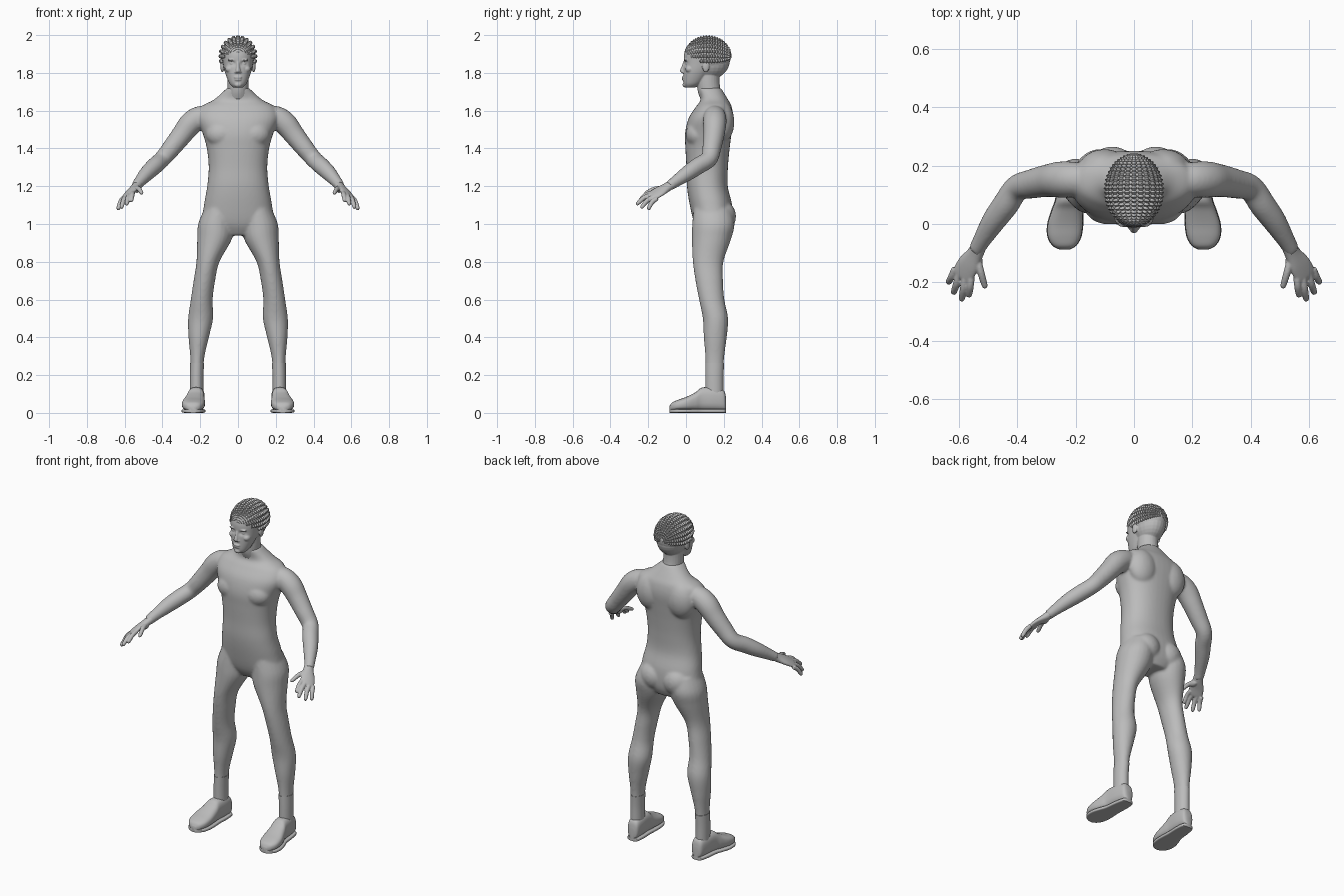
import bpy, bmesh
from math import sin, cos, pi, exp, radians, copysign
from mathutils import Vector, Matrix

cube = bpy.data.objects.get("Cube")
if cube:
    bpy.data.objects.remove(cube, do_unlink=True)

GREY = (0.5, 0.5, 0.5, 1)
mat = bpy.data.materials.new("plain grey")
mat.use_nodes = True
mat.diffuse_color = GREY
mat.node_tree.nodes["Principled BSDF"].inputs["Base Color"].default_value = GREY
X, Y, Z = Vector((1, 0, 0)), Vector((0, 1, 0)), Vector((0, 0, 1))


def resample(rows, steps):
    """Catmull-Rom through rows of (x, y, z, radius a, radius b)."""
    out = []
    for i in range(len(rows) - 1):
        quad = [rows[max(i - 1, 0)], rows[i], rows[i + 1], rows[min(i + 2, len(rows) - 1)]]
        for k in range(steps):
            t = k / steps
            out.append([b + t / 2 * (c - a + t * (2*a - 5*b + 4*c - d + t * (3*(b - c) + d - a)))
                        for a, b, c, d in zip(*quad)])
    return out + [list(rows[-1])]


def loft(bm, rows, axes=None, side=X, n=24, power=2.0, steps=5):
    """Closed tube through the rows, on fixed axes or square to the path."""
    rows = resample(rows, steps)
    pts = [Vector(r[:3]) for r in rows]
    rings = []
    for i, r in enumerate(rows):
        if axes:
            u, v = axes
        else:
            t = (pts[min(i + 1, len(pts) - 1)] - pts[max(i - 1, 0)]).normalized()
            u = (side - t * side.dot(t)).normalized()
            v = t.cross(u)
        ring = []
        for k in range(n):
            c, s = cos(2 * pi * k / n), sin(2 * pi * k / n)
            ring.append(bm.verts.new(pts[i] + u * (r[3] * copysign(abs(c) ** (2 / power), c))
                                     + v * (r[4] * copysign(abs(s) ** (2 / power), s))))
        rings.append(ring)
    for a, b in zip(rings, rings[1:]):
        for k in range(n):
            bm.faces.new((a[k], a[(k + 1) % n], b[(k + 1) % n], b[k]))
    bm.faces.new(rings[0])
    bm.faces.new(rings[-1])
    return [v for ring in rings for v in ring]


def stack(bm, rows, x=0, **kw):
    """Horizontal sections given as (z, centre y, half width, half depth)."""
    return loft(bm, [(x, y, z, a, b) for z, y, a, b in rows], axes=(X, Y), **kw)


def ball(bm, centre, size):
    m = Matrix.Translation(centre) @ Matrix.Diagonal((*size, 1))
    return bmesh.ops.create_uvsphere(bm, u_segments=24, v_segments=16, radius=1, matrix=m)["verts"]


def finish(name, bm, voxel=0, smooth=0):
    bmesh.ops.recalc_face_normals(bm, faces=bm.faces)
    me = bpy.data.meshes.new(name)
    bm.to_mesh(me)
    bm.free()
    ob = bpy.data.objects.new(name, me)
    bpy.context.collection.objects.link(ob)
    bpy.ops.object.select_all(action='DESELECT')
    ob.select_set(True)
    bpy.context.view_layer.objects.active = ob
    if voxel:
        fuse = ob.modifiers.new("fuse", 'REMESH')
        fuse.mode, fuse.voxel_size = 'VOXEL', voxel
        soft = ob.modifiers.new("soften", 'SMOOTH')
        soft.factor, soft.iterations = 0.5, smooth
        for m in ("fuse", "soften"):
            bpy.ops.object.modifier_apply(modifier=m)
    ob.data.materials.clear()
    ob.data.materials.append(mat)
    bpy.ops.object.shade_smooth_by_angle(angle=radians(50))
    return ob


# Body: torso, legs and arms fused into one skin
body = bmesh.new()
stack(body, [(.94, .15, .09, .07), (1.0, .145, .185, .1), (1.1, .132, .18, .112),
             (1.2, .113, .163, .108), (1.3, .112, .155, .11), (1.4, .114, .165, .117),
             (1.48, .118, .187, .123), (1.56, .132, .215, .118), (1.62, .147, .195, .095),
             (1.66, .15, .125, .072), (1.72, .125, .058, .06)], power=2.25, n=40)
for s in (1, -1):
    loft(body, [(s * x, y, z, a, b) for z, x, y, a, b in (
        (1.08, .1, .14, .078, .1), (1.0, .115, .145, .096, .112), (.92, .124, .135, .092, .104),
        (.8, .159, .117, .061, .081), (.7, .178, .123, .057, .073), (.6, .192, .136, .058, .067),
        (.5, .198, .156, .066, .067), (.4, .208, .155, .054, .061),
        (.28, .216, .152, .036, .049), (.13, .219, .15, .034, .047), (.07, .219, .15, .034, .046))],
        axes=(X, Y))
    loft(body, [(s * x, y, z, r, r) for x, y, z, r in (
        (.14, .15, 1.575, .05), (.2, .152, 1.565, .06), (.25, .152, 1.532, .062),
        (.295, .148, 1.475, .056), (.35, .137, 1.405, .05), (.4, .122, 1.345, .045),
        (.44, .065, 1.308, .045), (.48, .01, 1.27, .041), (.52, -.055, 1.225, .031),
        (.54, -.09, 1.2, .027))])
    ball(body, (s * .085, .06, 1.475), (.085, .062, .07))   # chest
    ball(body, (s * .075, .188, 1.04), (.085, .077, .085))  # seat
    ball(body, (s * .1, .19, 1.54), (.09, .066, .11))       # shoulder blade
finish("body", body, voxel=.0075, smooth=7)

# Hands
for s, label in ((1, "left"), (-1, "right")):
    hand = bmesh.new()
    across = Vector((s * .75, .4, -.4))
    loft(hand, [(s * x, y, z, a, b) for x, y, z, a, b in (
        (.525, -.065, 1.217, .026, .024), (.542, -.1, 1.195, .029, .022),
        (.567, -.14, 1.172, .04, .017), (.586, -.175, 1.15, .04, .013),
        (.591, -.186, 1.144, .03, .008))], side=across)
    fingers = (((.556, -.175, 1.167), (.565, -.25, 1.122)), ((.577, -.178, 1.156), (.59, -.264, 1.104)),
               ((.597, -.168, 1.144), (.618, -.24, 1.085)), ((.612, -.152, 1.135), (.636, -.203, 1.077)),
               ((.537, -.11, 1.192), (.508, -.22, 1.163)))
    for base, tip in fingers:
        a, b = Vector(base), Vector(tip)
        bend = Vector((0, -.004, .007))
        path = [(a, .012), (a.lerp(b, .45) + bend, .0125), (a.lerp(b, .9), .0105), (b, .005)]
        loft(hand, [(s * p.x, p.y, p.z, r, r) for p, r in path], side=across, n=12)
    ball(hand, (s * .535, -.125, 1.183), (.017, .03, .018))
    finish(label + "_hand", hand, voxel=.0035, smooth=3)

# Head with neck and face
head = bmesh.new()
skin = stack(head, [(1.722, .022, .024, .024), (1.745, .036, .046, .049), (1.8, .06, .068, .074),
                    (1.85, .082, .079, .094), (1.9, .1, .086, .11), (1.94, .11, .08, .104),
                    (1.972, .115, .045, .06)], n=64, steps=8, power=2.15)
for v in skin:  # eye sockets
    if v.co.y < .06:
        v.co.y += .013 * exp(-((abs(v.co.x) - .031) / .016) ** 2 - ((v.co.z - 1.85) / .011) ** 2)
ball(head, (0, .12, 1.865), (.084, .112, .1))
stack(head, [(1.66, .145, .068, .068), (1.7, .125, .057, .062), (1.75, .118, .056, .06), (1.82, .12, .056, .06)])
loft(head, [(0, -.002, 1.862, .009, .01), (0, -.012, 1.835, .009, .011),
            (0, -.02, 1.81, .013, .012), (0, -.014, 1.799, .012, .008)], axes=(X, Y))
ball(head, (0, -.014, 1.776), (.021, .009, .006))
ball(head, (0, -.012, 1.764), (.019, .009, .006))
ball(head, (0, -.004, 1.737), (.02, .014, .014))
for s in (1, -1):
    ball(head, (s * .012, -.011, 1.804), (.008, .01, .007))   # nostril wing
    ball(head, (s * .031, -.002, 1.868), (.026, .009, .006))  # brow
    ball(head, (s * .031, .008, 1.85), (.013, .011, .008))    # eye
    ball(head, (s * .045, .02, 1.82), (.022, .024, .02))      # cheek
    ball(head, (s * .083, .105, 1.835), (.01, .019, .032))    # ear
finish("head", head, voxel=.0035, smooth=3)

# Hair: cap cut along a sloping hairline, with twisted rows over it
HC, HR = Vector((0, .115, 1.886)), Vector((.092, .122, .102))


def above_hairline(p):
    return p.z > 1.905 - .58 * max(p.y, 0)


cap = bmesh.new()
ball(cap, HC, HR)
cut = bmesh.ops.bisect_plane(cap, geom=cap.verts[:] + cap.edges[:] + cap.faces[:], dist=1e-5,
                             plane_co=(0, 0, 1.905), plane_no=(0, .58, 1), clear_inner=True)
bmesh.ops.holes_fill(cap, edges=[e for e in cap.edges if e.is_boundary], sides=0)
finish("hair_cap", cap)

rows = bmesh.new()
ROWS, BEADS = 15, 100
for i in range(ROWS):
    tilt = radians(-104 + 208 * i / (ROWS - 1))
    path = []
    for k in range(BEADS + 1):
        th = pi * (.04 + .92 * k / BEADS)
        d = Vector((sin(tilt) * sin(th), -cos(th), cos(tilt) * sin(th)))
        p = HC + Vector(a * b for a, b in zip(d, HR))
        r = (.004 + .008 * sin(th)) * (.72 + .28 * cos(k * pi / 2))
        if above_hairline(p):
            path.append((*p, r, r))
    if len(path) > 4:
        loft(rows, path, side=Vector((cos(tilt), 0, -sin(tilt))), n=8, steps=1)
finish("hair_rows", rows)

# Socks and shoes
SHOE = [(.213, .215, .018, .07), (.2, .215, .034, .115), (.15, .218, .042, .13), (.085, .223, .045, .13),
        (.05, .228, .052, .105), (0, .235, .06, .08), (-.045, .238, .056, .064),
        (-.075, .238, .038, .05), (-.088, .237, .014, .03)]
for s, label in ((1, "left"), (-1, "right")):
    sock = bmesh.new()
    loft(sock, [(s * .2165, .152, .265, .037, .05), (s * .219, .15, .19, .036, .048),
                (s * .219, .15, .1, .036, .048)], axes=(X, Y))
    finish(label + "_sock", sock)
    shoe = bmesh.new()
    loft(shoe, [(s * x, y, .008 + h / 2, w, h / 2 - .004) for y, x, w, h in SHOE],
         axes=(X, Z), power=2.7, n=28)
    finish(label + "_shoe", shoe)
    sole = bmesh.new()
    loft(sole, [(s * x, y, .01, w + .002, .01) for y, x, w, h in SHOE], axes=(X, Z), power=5, n=28)
    finish(label + "_sole", sole)
